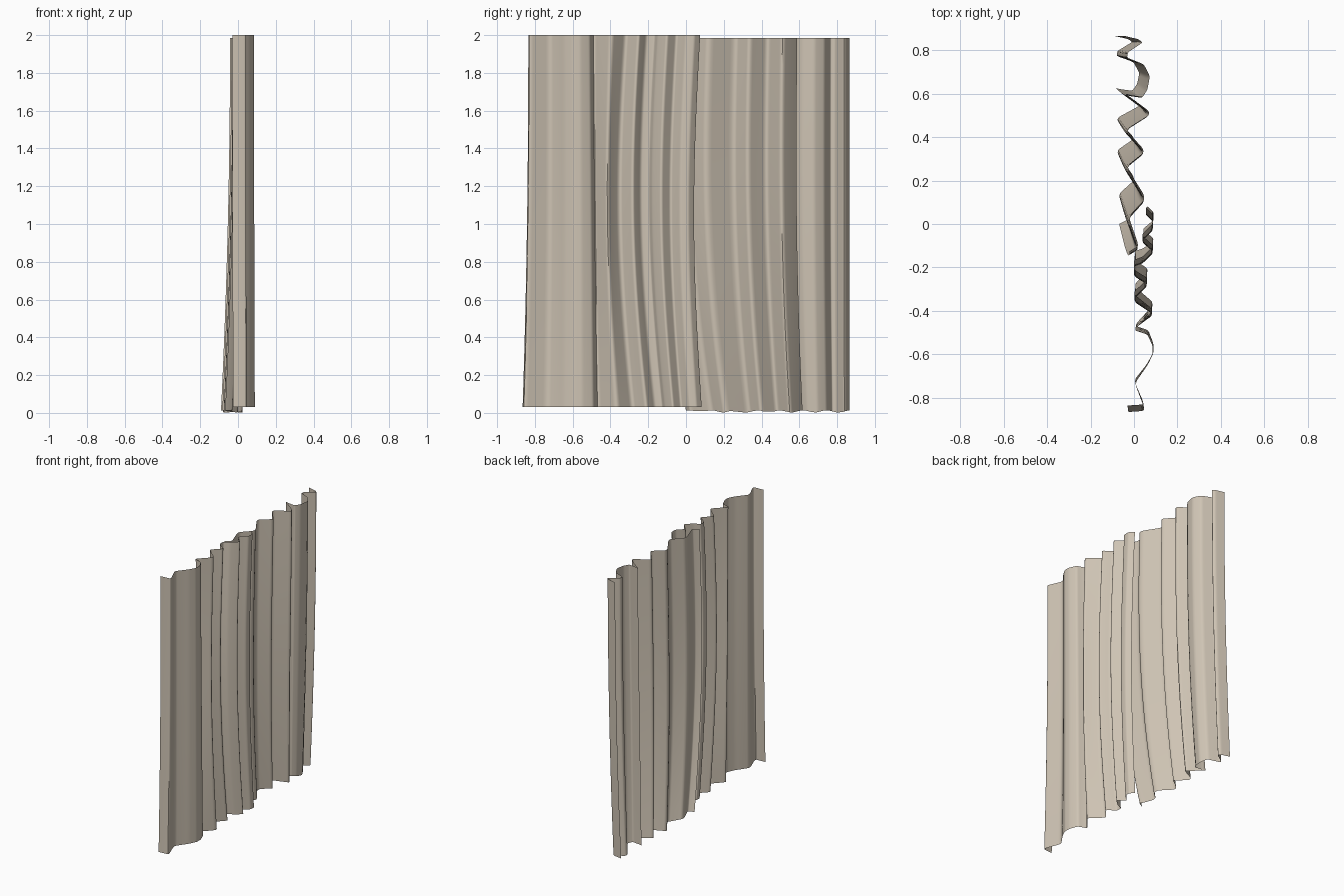
import bpy, math
from mathutils import Vector

if "Cube" in bpy.data.objects:
    bpy.data.objects.remove(bpy.data.objects["Cube"])

linen = bpy.data.materials.new("warm linen")
linen.diffuse_color = (0.62, 0.55, 0.455, 1)
linen.use_nodes = True
linen.node_tree.nodes["Principled BSDF"].inputs["Base Color"].default_value = linen.diffuse_color


def rounded(points, cut=0.2, steps=4):
    """Round every corner of a zigzag with a small quadratic arc."""
    p = [Vector(q) for q in points]
    out = [p[0]]
    for a, b, c in zip(p, p[1:], p[2:]):
        s, e = b.lerp(a, cut), b.lerp(c, cut)
        for i in range(steps + 1):
            t = i / steps
            out.append(s.lerp(b, t).lerp(b.lerp(e, t), t))
    return out + [p[-1]]


def lerp_table(table, v):
    """Piecewise linear lookup in (key, value) pairs."""
    for (k0, v0), (k1, v1) in zip(table, table[1:]):
        if v <= k1:
            return v0 + (v1 - v0) * max(0, (v - k0) / (k1 - k0))
    return table[-1][1]


def curtain(name, pleats, top, hem, drape, rows=28):
    """Hang a pleated profile from top to hem; drape moves it with height."""
    prof = rounded(pleats)
    n = len(prof)
    verts, faces = [], []
    for r in range(rows + 1):
        t = r / rows
        for p in prof:
            dx, dy = drape(p.y, t)
            z = top + (hem(p.y) - top) * t
            verts.append((p.x + dx, p.y + dy, z))
    for r in range(rows):
        for i in range(n - 1):
            a = r * n + i
            faces.append((a, a + n, a + n + 1, a + 1))
    me = bpy.data.meshes.new(name)
    me.from_pydata(verts, [], faces)
    me.materials.append(linen)
    ob = bpy.data.objects.new(name, me)
    bpy.context.collection.objects.link(ob)
    bpy.context.view_layer.objects.active = ob
    ob.select_set(True)
    bpy.ops.object.shade_smooth_by_angle(angle=math.radians(40))
    ob.select_set(False)


# Rear curtain panel: hem swings towards -x and +y
rear = [(-0.02, -0.125), (0.022, -0.10), (-0.025, 0.035), (0.055, 0.12),
        (-0.036, 0.265), (0.052, 0.335), (-0.038, 0.435), (0.082, 0.51),
        (-0.04, 0.60), (-0.01, 0.592), (0.04, 0.585), (0.062, 0.62),
        (0.073, 0.68), (0.045, 0.735), (-0.032, 0.765), (-0.028, 0.79),
        (0.04, 0.835), (0.02, 0.85), (-0.042, 0.865)]
rear_swing = [(-0.12, 0.125), (0.1, 0.09), (0.5, 0.04), (0.68, 0.015), (0.865, 0.0)]


def rear_drape(y, t):
    swing = lerp_table(rear_swing, y)
    return (-0.048 * t ** 2,
            swing * t ** 2.5 - 0.25 * swing * math.sin(math.pi * t))


curtain("rear_curtain", rear, 1.985,
        lambda y: 0.008 + 0.006 * math.sin(y * 45), rear_drape)

# Front curtain panel: pleats bow sideways at mid height
front = [(-0.03, -0.835), (0.048, -0.83), (0.0, -0.72), (0.06, -0.645),
         (0.085, -0.60), (0.085, -0.56), (0.062, -0.508), (-0.002, -0.488),
         (0.09, -0.395), (-0.006, -0.318), (0.064, -0.25), (0.0, -0.21),
         (0.0, -0.165), (0.04, -0.15), (0.09, -0.10), (0.034, -0.05),
         (0.085, 0.0), (0.085, 0.045), (0.055, 0.075)]
front_hem = [(-0.835, -0.03), (-0.7, -0.01), (-0.5, 0.02), (-0.2, 0.045), (0.07, 0.008)]
front_bow = [(-0.83, 0.0), (-0.5, 0.005), (-0.35, -0.04), (0.07, -0.034)]


def front_drape(y, t):
    return (0.004 * t ** 2,
            lerp_table(front_hem, y) * t ** 2.2
            + lerp_table(front_bow, y) * math.sin(math.pi * t))


curtain("front_curtain", front, 2.0, lambda y: 0.03, front_drape)
